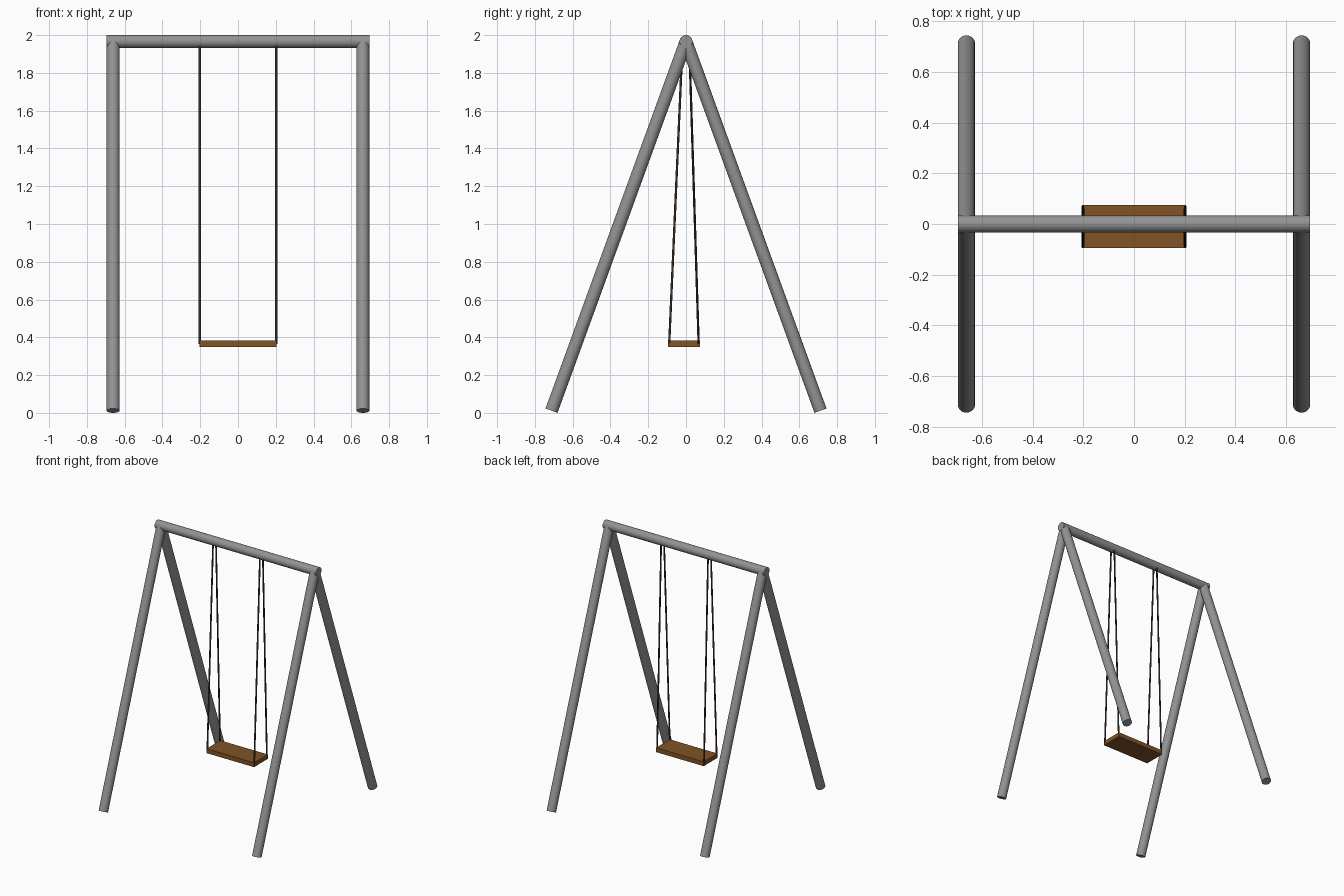
import bpy
from mathutils import Vector

if "Cube" in bpy.data.objects:
    bpy.data.objects.remove(bpy.data.objects["Cube"])


def material(name, rgb):
    m = bpy.data.materials.new(name)
    m.diffuse_color = (*rgb, 1.0)
    m.use_nodes = True
    m.node_tree.nodes["Principled BSDF"].inputs["Base Color"].default_value = m.diffuse_color
    return m


STEEL = material("grey steel", (0.29, 0.29, 0.29))
WOOD = material("brown wood", (0.22, 0.088, 0.018))
ROPE = material("dark rope", (0.05, 0.026, 0.023))


def rod(name, start, end, radius, sides, mat):
    """Capped cylinder running between two points."""
    a, b = Vector(start), Vector(end)
    bpy.ops.mesh.primitive_cylinder_add(
        vertices=sides, radius=radius, depth=(b - a).length,
        location=(a + b) / 2,
        rotation=(b - a).to_track_quat('Z', 'Y').to_euler())
    ob = bpy.context.object
    ob.name = name
    ob.data.materials.append(mat)
    bpy.ops.object.shade_smooth_by_angle()
    return ob


R = 0.034          # tube radius of the frame
TOP = 2.0 - R      # height of the crossbar axis

# Crossbar
rod("crossbar", (-0.695, 0, TOP), (0.695, 0, TOP), R, 32, STEEL)

for sx, side in ((-1, "left"), (1, "right")):
    # A-frame legs meeting on the crossbar axis
    for sy, end in ((-1, "front"), (1, "back")):
        rod(f"{end}_{side}_leg", (sx * 0.661, sy * 0.712, 0.0117),
            (sx * 0.661, 0, TOP), R, 32, STEEL)
    # Ropes from the crossbar to the seat corners
    for top_y, seat_y, end in ((-0.018, -0.089, "front"), (0.017, 0.067, "back")):
        rod(f"{end}_{side}_rope", (sx * 0.202, seat_y, 0.365),
            (sx * 0.202, top_y, TOP), 0.006, 12, ROPE)

# Seat board
bpy.ops.mesh.primitive_cube_add(size=1, location=(0, -0.01, 0.367))
seat = bpy.context.object
seat.name = "seat"
seat.scale = (0.41, 0.17, 0.034)
bpy.ops.object.transform_apply(location=False, rotation=False, scale=True)
seat.data.materials.append(WOOD)
